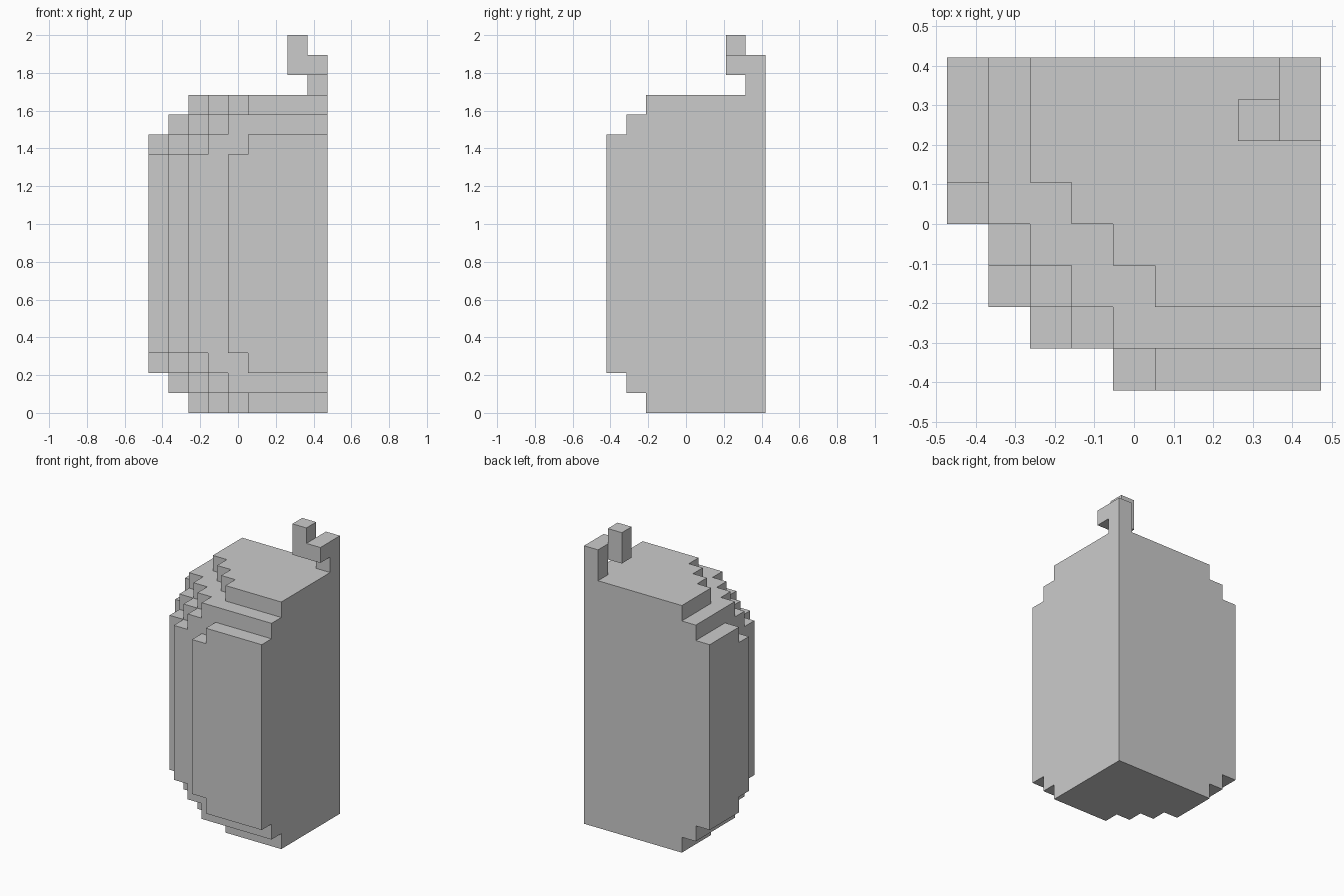
import bpy, bmesh
from mathutils import Vector

if "Cube" in bpy.data.objects:
    bpy.data.objects.remove(bpy.data.objects["Cube"])

V = 2 / 19                          # edge length of one block
NX, NY = 9, 8                       # blocks across and deep
DIRS = [Vector(d) for d in ((1, 0, 0), (-1, 0, 0), (0, 1, 0),
                            (0, -1, 0), (0, 0, 1), (0, 0, -1))]


def block_object(name, cells, hidden_by=frozenset()):
    """Outer skin of a set of blocks, with coplanar faces merged."""
    bm = bmesh.new()
    for c in cells:
        centre = Vector(c) + Vector((0.5, 0.5, 0.5))
        for d in DIRS:
            n = tuple(int(a + b) for a, b in zip(c, d))
            if n in cells or n in hidden_by:
                continue
            u = Vector((d.y, d.z, d.x))
            w = d.cross(u)
            corners = [centre + (d + u * a + w * b) / 2
                       for a, b in ((-1, -1), (1, -1), (1, 1), (-1, 1))]
            bm.faces.new([bm.verts.new(((p.x - NX / 2) * V, (p.y - NY / 2) * V, p.z * V))
                          for p in corners])
    bmesh.ops.remove_doubles(bm, verts=bm.verts, dist=1e-4)
    bmesh.ops.dissolve_limit(bm, angle_limit=0.01, verts=bm.verts, edges=bm.edges)
    me = bpy.data.meshes.new(name)
    bm.to_mesh(me)
    bm.free()
    ob = bpy.data.objects.new(name, me)
    bpy.context.collection.objects.link(ob)
    return ob


# Body: first filled row (front to back) in each column, from the end layer inward
ends = [
    (8, 8, 5, 4, 3, 2, 2, 2, 2),
    (8, 4, 3, 2, 1, 1, 1, 1, 1),
    (5, 3, 2, 1, 1, 0, 0, 0, 0),
]
middle = (4, 2, 1, 1, 0, 0, 0, 0, 0)
layers = ends + [middle] * 10 + ends[::-1]
body = {(x, y, z) for z, layer in enumerate(layers)
        for x, start in enumerate(layer) for y in range(start, NY)}
block_object("body", body)

# Stem: a stepped curl rising from the back right corner
stem = {(8, 7, 16), (8, 7, 17), (8, 6, 17), (7, 6, 17), (7, 6, 18)}
block_object("stem", stem, body)
